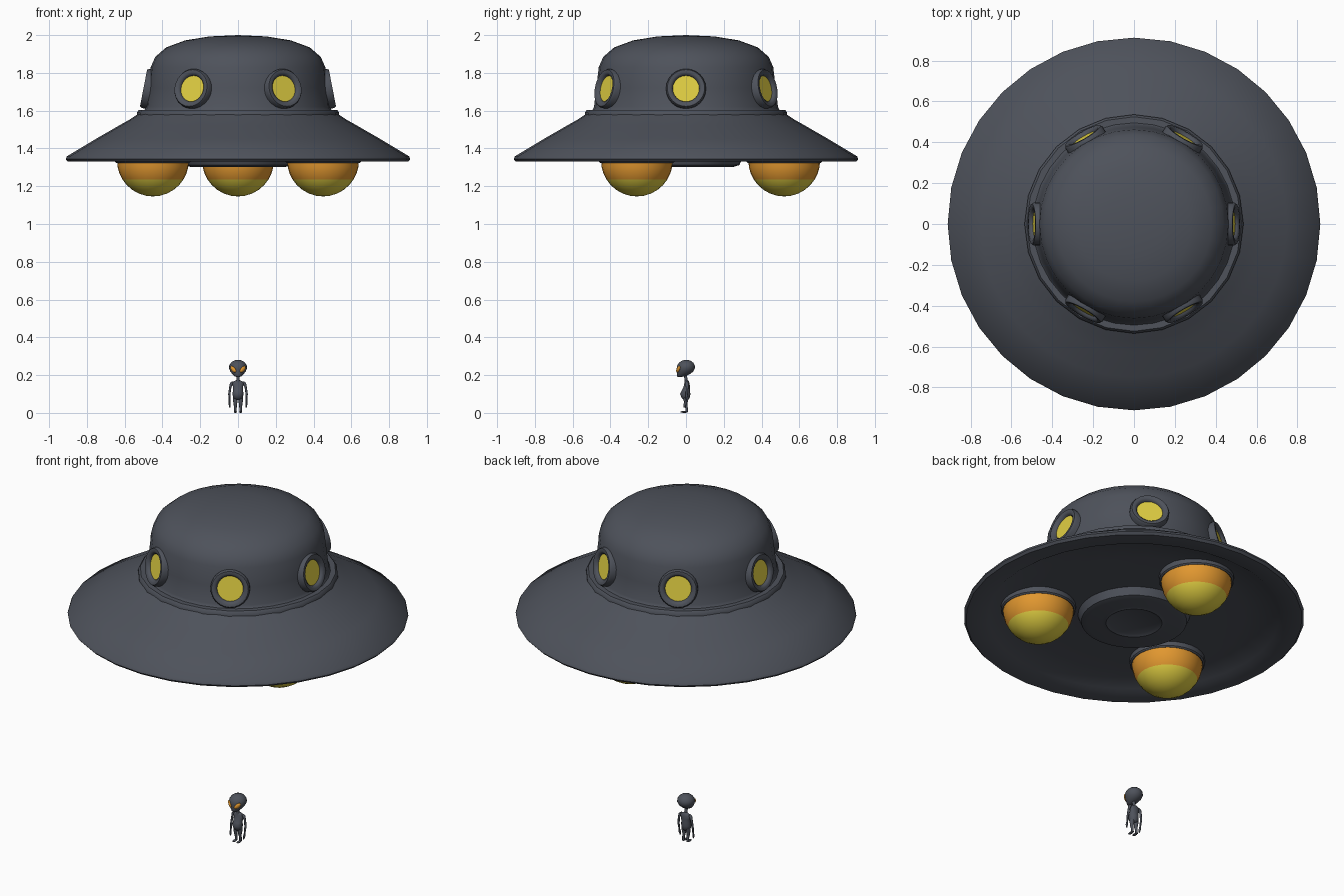
import bpy, bmesh, math
from mathutils import Matrix, Vector

if "Cube" in bpy.data.objects:
    bpy.data.objects.remove(bpy.data.objects["Cube"])


def material(name, rgb):
    m = bpy.data.materials.new(name)
    lin = [((c / 255 + 0.055) / 1.055) ** 2.4 for c in rgb]
    m.diffuse_color = (*lin, 1)
    m.use_nodes = True
    m.node_tree.nodes["Principled BSDF"].inputs["Base Color"].default_value = m.diffuse_color
    return m


GREY = material("dark_grey", (78, 82, 91))
YELLOW = material("yellow", (224, 206, 66))
ORANGE = material("orange", (226, 152, 48))


def finish(name, bm, mats, angle=40, rule=None):
    bmesh.ops.recalc_face_normals(bm, faces=bm.faces)
    me = bpy.data.meshes.new(name)
    bm.to_mesh(me)
    bm.free()
    for m in mats:
        me.materials.append(m)
    if rule:
        for p in me.polygons:
            p.material_index = rule(p)
    ob = bpy.data.objects.new(name, me)
    bpy.context.collection.objects.link(ob)
    bpy.ops.object.select_all(action='DESELECT')
    ob.select_set(True)
    bpy.context.view_layer.objects.active = ob
    bpy.ops.object.shade_smooth_by_angle(angle=math.radians(angle))
    return ob


def skin(bm, rings, closed=False):
    """Bridge rings of vertices; a ring of one vertex is a pole."""
    pairs = list(zip(rings, rings[1:])) + ([(rings[-1], rings[0])] if closed else [])
    for a, b in pairs:
        n = max(len(a), len(b))
        for i in range(n):
            j = (i + 1) % n
            f = []
            for v in (a[i % len(a)], a[j % len(a)], b[j % len(b)], b[i % len(b)]):
                if v not in f:
                    f.append(v)
            bm.faces.new(f)


def lathe(name, profile, seg, mats, matrix=Matrix(), closed=False, angle=40, rule=None):
    bm = bmesh.new()
    rings = []
    for r, z in profile:
        n = seg if r > 1e-5 else 1
        rings.append([bm.verts.new((r * math.cos(2 * math.pi * i / n),
                                    r * math.sin(2 * math.pi * i / n), z)) for i in range(n)])
    skin(bm, rings, closed)
    ob = finish(name, bm, mats, angle, rule)
    ob.matrix_world = matrix
    return ob


def loft(name, sections, seg=14):
    """Stack of level ellipses (x, y, z, rx, ry) with capped ends."""
    bm = bmesh.new()
    rings = [[bm.verts.new((x + rx * math.cos(2 * math.pi * i / seg),
                            y + ry * math.sin(2 * math.pi * i / seg), z)) for i in range(seg)]
             for x, y, z, rx, ry in sections]
    skin(bm, rings)
    bm.faces.new(rings[0])
    bm.faces.new(rings[-1])
    return finish(name, bm, [GREY], 60)


def ellipsoid(name, mat, loc, scale, rot=Matrix()):
    bm = bmesh.new()
    bmesh.ops.create_uvsphere(bm, u_segments=14, v_segments=10, radius=1)
    bm.transform(Matrix.Translation(loc) @ rot @ Matrix.Diagonal((*scale, 1)))
    return finish(name, bm, [mat], 80)


# Saucer hull: underside, brim and dome in one turned profile
lathe("saucer_hull", [
    (0, 1.312), (.13, 1.312), (.15, 1.302), (.17, 1.308), (.25, 1.302), (.283, 1.312),
    (.30, 1.355), (.60, 1.362), (.78, 1.345), (.80, 1.332), (.90, 1.33), (.912, 1.343),
    (.906, 1.358), (.75, 1.452), (.63, 1.521), (.57, 1.555), (.53, 1.582), (.497, 1.60),
    (.487, 1.62), (.475, 1.72), (.462, 1.83), (.438, 1.885), (.38, 1.935),
    (.28, 1.972), (.15, 1.993), (0, 2.0)], 32, [GREY])

# Collar where dome meets brim
lathe("collar_ring", [(.49, 1.56), (.525, 1.56), (.536, 1.572), (.536, 1.59),
                      (.525, 1.604), (.49, 1.604)], 24, [GREY], closed=True)

# Six round windows, leaning with the dome wall
for k in range(6):
    m = (Matrix.Rotation(k * math.pi / 3, 4, 'Z') @ Matrix.Translation((.50, 0, 1.72))
         @ Matrix.Rotation(math.radians(79), 4, 'Y'))
    lathe(f"window_frame_{k + 1}", [(.105, -.07), (.106, -.012), (.099, 0), (.084, 0),
                                    (.073, -.008), (.069, -.022), (.069, -.07)],
          24, [GREY], m, closed=True)
    lathe(f"window_glass_{k + 1}", [(.071, -.018), (0, -.018)], 24, [YELLOW], m)

# Three glowing half-spheres in collars under the brim
orb = [(.19, .03)] + [(.19 * math.cos(math.radians(a)), -.19 * math.sin(math.radians(a)))
                      for a in (0, 11, 21, 31.8, 43, 55, 67, 79)] + [(0, -.19)]
for k, deg in enumerate((90, 210, 330)):
    a = math.radians(deg)
    m = Matrix.Translation((.52 * math.cos(a), .52 * math.sin(a), 1.336))
    lathe(f"orb_{k + 1}", orb, 28, [ORANGE, YELLOW], m,
          rule=lambda p: 1 if p.center.z < -.1 else 0)
    lathe(f"orb_collar_{k + 1}", [(.186, .04), (.186, -.008), (.194, -.012),
                                  (.201, -.005), (.201, .04)], 28, [GREY], m, closed=True)

# Small visitor below: head, neck and torso
loft("visitor_head", [
    (0, -.034, .190, .008, .009), (0, -.026, .194, .018, .022), (0, -.013, .206, .031, .036),
    (0, -.005, .220, .041, .045), (0, -.001, .237, .048, .049), (0, 0, .252, .046, .047),
    (0, .001, .265, .038, .039), (0, .001, .275, .025, .026), (0, .001, .281, .008, .008)], 18)
loft("visitor_neck", [(0, .002, .16, .012, .011), (0, 0, .175, .008, .008),
                      (0, -.004, .205, .009, .009)])
loft("visitor_torso", [
    (0, 0, .068, .014, .012), (0, -.002, .08, .026, .022), (0, -.004, .10, .029, .028),
    (0, -.001, .118, .027, .022), (0, .004, .14, .027, .017), (0, .005, .158, .031, .014),
    (0, .004, .168, .022, .011), (0, .003, .173, .010, .008)])

# Mirrored eyes, arms, legs and feet
for side, s in (("right", 1), ("left", -1)):
    turn = (Matrix.Rotation(math.radians(34 * s), 4, 'Z')
            @ Matrix.Rotation(math.radians(-42 * s), 4, 'Y'))
    ellipsoid(f"{side}_eye", ORANGE, Vector((.025 * s, -.041, .231)), (.022, .007, .011), turn)
    loft(f"{side}_arm", [
        (.043 * s, -.008, .028, .003, .004), (.045 * s, -.006, .045, .005, .008),
        (.045 * s, -.002, .062, .004, .005), (.046 * s, .004, .10, .006, .006),
        (.041 * s, .006, .135, .006, .007), (.034 * s, .005, .158, .009, .009),
        (.028 * s, .004, .167, .005, .005)], 10)
    loft(f"{side}_leg", [
        (.014 * s, .004, .004, .007, .007), (.014 * s, .003, .025, .007, .007),
        (.014 * s, -.002, .045, .009, .009), (.014 * s, 0, .07, .013, .013),
        (.013 * s, 0, .085, .012, .014)], 10)
    ellipsoid(f"{side}_foot", GREY, Vector((.014 * s, -.010, .005)), (.009, .019, .005))
